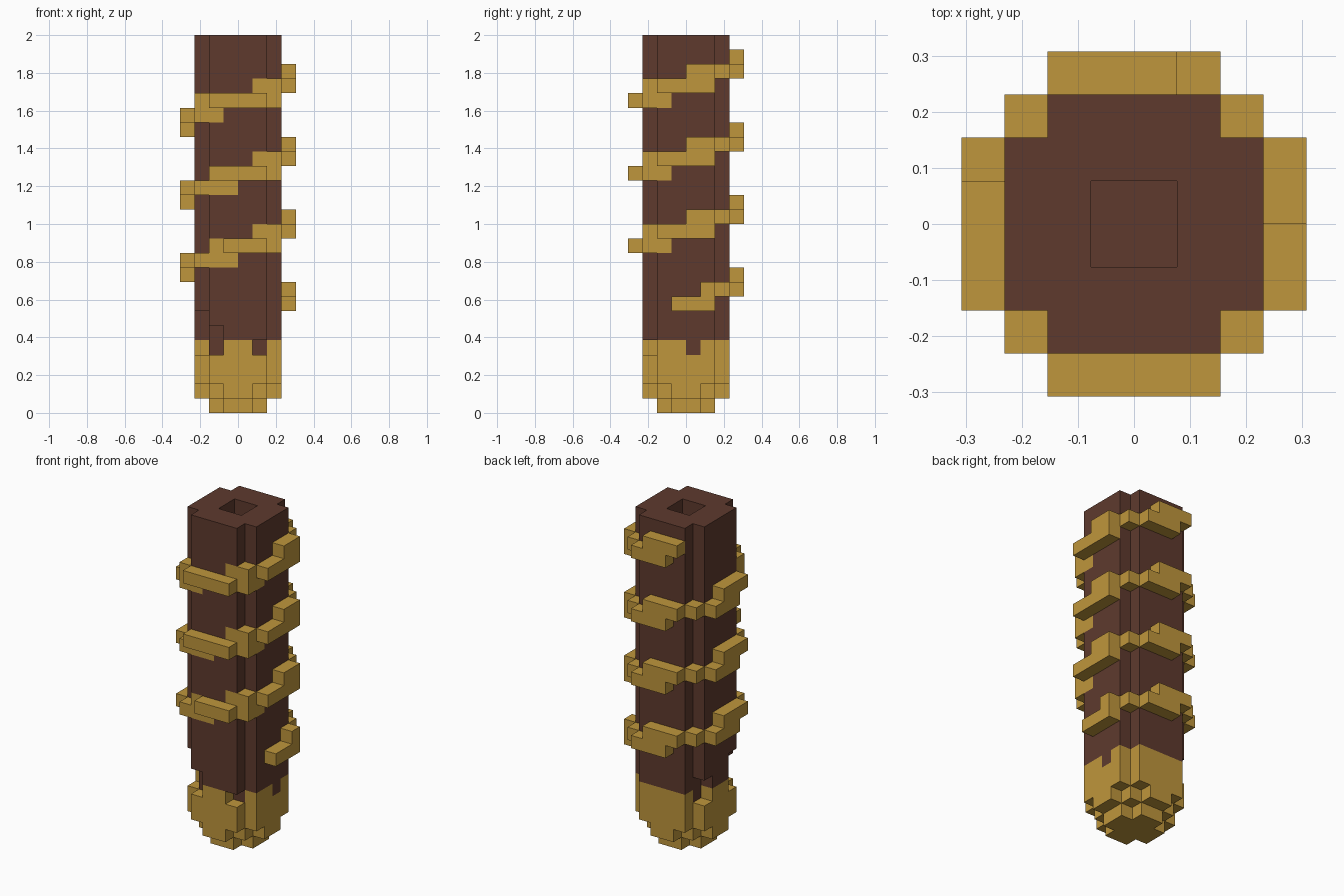
import bpy, bmesh
from mathutils import Vector

U = 1 / 13  # block size: the post is 26 blocks tall

cube = bpy.data.objects.get("Cube")
if cube:
    bpy.data.objects.remove(cube)


def material(name, rgb):
    mat = bpy.data.materials.new(name)
    mat.use_nodes = True
    mat.diffuse_color = (*rgb, 1)
    mat.node_tree.nodes["Principled BSDF"].inputs["Base Color"].default_value = (*rgb, 1)
    return mat


MATS = [material("dark_brown", (0.112, 0.042, 0.027)),
        material("gold", (0.521, 0.305, 0.045))]
BROWN, GOLD = 0, 1
cells = {}  # block position -> (part, colour)


def box(part, colour, x, y, z):
    for i in range(*x):
        for j in range(*y):
            for k in range(*z):
                cells[i, j, k] = (part, colour)


def carve(x, y, z):
    for i in range(*x):
        for j in range(*y):
            for k in range(*z):
                cells.pop((i, j, k), None)


def cross(part, colour, wide, narrow, z):
    box(part, colour, (-wide, wide), (-narrow, narrow), z)
    box(part, colour, (-narrow, narrow), (-wide, wide), z)


# Stepped gold tip
cross("tip", GOLD, 2, 1, (0, 1))
cross("tip", GOLD, 3, 1, (1, 2))
cross("tip", GOLD, 2, 2, (1, 2))
cross("tip", GOLD, 3, 2, (2, 5))

# Brown shaft with its core reaching into the tip
cross("shaft", BROWN, 3, 2, (5, 26))
box("shaft", BROWN, (-2, 2), (-2, 2), (4, 5))
box("shaft", BROWN, (2, 3), (0, 1), (4, 5))
carve((-1, 1), (-1, 1), (5, 26))

# Chipped blocks above the tip
carve((-2, -1), (-3, -2), (4, 6))
carve((1, 2), (-3, -2), (4, 5))
carve((-3, -2), (-2, -1), (4, 7))
carve((-3, -2), (1, 2), (4, 6))


def band(x, y, z):
    box("spiral_band", GOLD, x, y, z)


def stain(x, y, z):
    box("shaft", GOLD, x, y, z)


# Spiral band, one turn every five blocks
for turn in range(4):
    b = 7 + 5 * turn
    first, last = turn == 0, turn == 3
    # left side
    band((3, 4), (-1 if first else -2, 2), (b, b + 1))
    band((3, 4), (1 if first else 0, 2), (b + 1, b + 2))
    band((2, 3), (2, 3), (b + 1, b + 2))
    # back
    band((-1, 2), (3, 4), (b + 1, b + 2))
    band((-2, 1), (3, 4), (b + 2, b + 3))
    if last:
        continue
    # right side
    band((-3, -2), (2, 3), (b + 2, b + 3))
    band((-4, -3), (-1, 2), (b + 2, b + 3))
    band((-4, -3), (-2, 1), (b + 3, b + 4))
    # front, with flush blocks beside the raised bar
    top = turn == 2
    band((-3, -2), (-3, -2), (b + 3, b + (5 if top else 4)))
    stain((-2, -1 if top else 0), (-3, -2), (b + 3, b + 4))
    stain((-2, 2), (-3, -2), (b + 4, b + 5))
    band((-1 if first else -2, 2), (-4, -3), (b + 4, b + 5))
    stain((1, 2), (-3, -2), (b + 5, b + 6))
    band((2, 3), (-3, -2), (b + 4, b + 6))
    stain((2, 3), (-2, -1), (b + 4, b + 5))


def build(part):
    # Keep only the open faces of each block, then merge flat areas
    bm = bmesh.new()
    for pos, (owner, colour) in cells.items():
        if owner != part:
            continue
        centre = Vector(pos) + Vector((0.5, 0.5, 0.5))
        for axis in range(3):
            for sign in (-1, 1):
                n = Vector((0, 0, 0))
                n[axis] = sign
                if tuple(int(a + d) for a, d in zip(pos, n)) in cells:
                    continue
                s = Vector((0, 0, 0))
                s[(axis + 1) % 3] = 0.5
                t = n.cross(s)
                mid = centre + n / 2
                face = bm.faces.new([bm.verts.new((mid + o) * U)
                                     for o in (s + t, t - s, -s - t, s - t)])
                face.material_index = colour
    bmesh.ops.remove_doubles(bm, verts=bm.verts, dist=U / 100)
    bm.normal_update()
    bmesh.ops.dissolve_limit(bm, angle_limit=0.02, verts=bm.verts, edges=bm.edges,
                             delimit={'MATERIAL'})
    mesh = bpy.data.meshes.new(part)
    for mat in MATS:
        mesh.materials.append(mat)
    bm.to_mesh(mesh)
    bm.free()
    bpy.context.collection.objects.link(bpy.data.objects.new(part, mesh))


for part in ("tip", "shaft", "spiral_band"):
    build(part)
